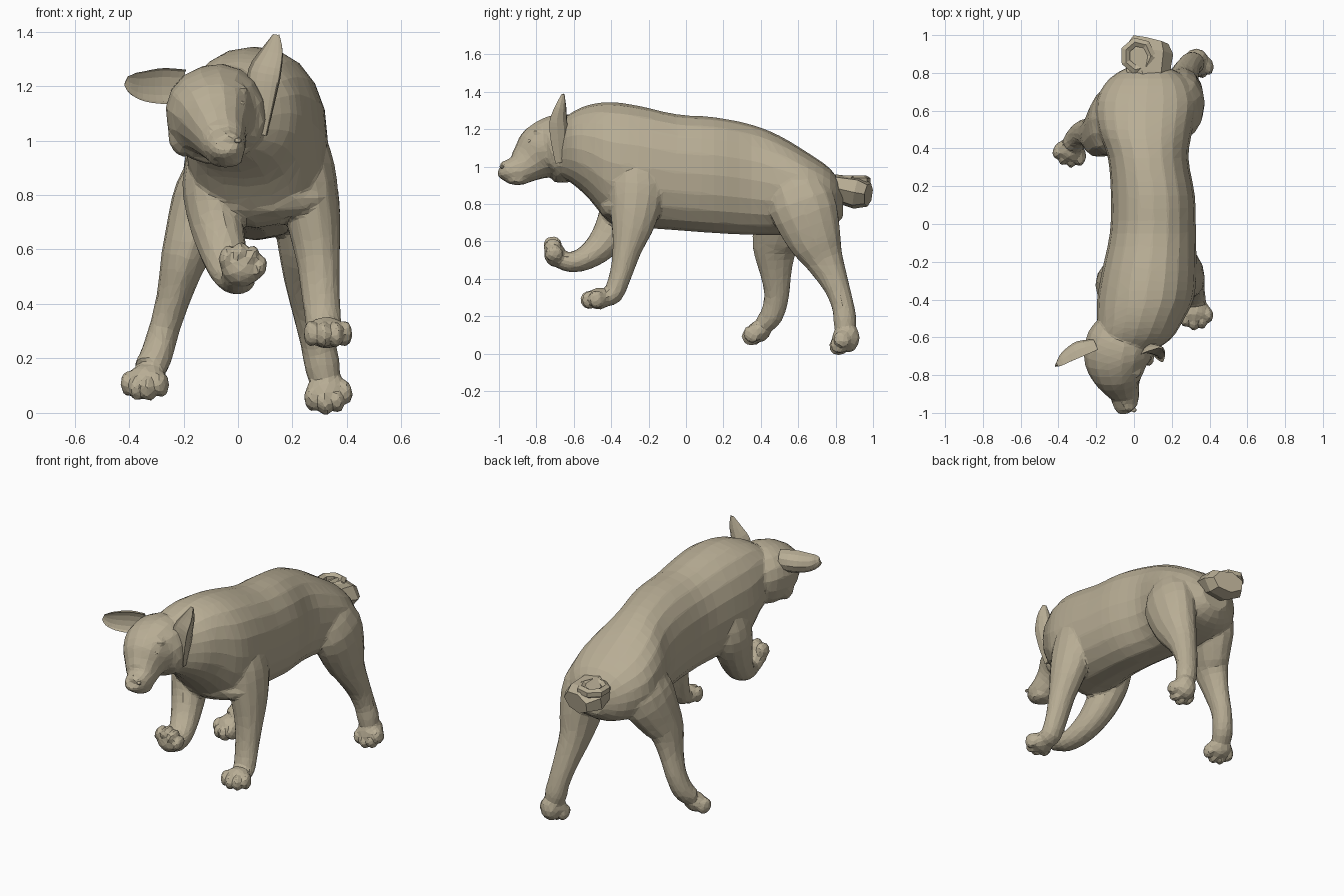
import bpy, bmesh, math
from mathutils import Vector, Matrix

FUR = bpy.data.materials.new("tan_fur")
FUR.diffuse_color = (0.48, 0.42, 0.30, 1)


def smooth_path(rows, steps):
    # Catmull-Rom through (x, y, z, half width, half depth) rows
    rows = [Vector(r) for r in rows]
    out = []
    for i in range(len(rows) - 1):
        a, b, c, d = rows[max(i - 1, 0)], rows[i], rows[i + 1], rows[min(i + 2, len(rows) - 1)]
        for s in range(steps):
            t = s / steps
            out.append(0.5 * (2 * b + (c - a) * t + (2 * a - 5 * b + 4 * c - d) * t * t
                              + (3 * b - a - 3 * c + d) * t ** 3))
    return out + [rows[-1]]


def loft(bm, rows, hint=(1, 0, 0), sides=16, steps=3, power=2.0, cup=0.0, axis=None):
    # axis fixes the ring direction; otherwise rings follow the path
    pts = smooth_path(rows, steps)
    pos = [Vector(p[:3]) for p in pts]
    rings = []
    for i, p in enumerate(pts):
        t = Vector(axis) if axis else (pos[min(i + 1, len(pos) - 1)] - pos[max(i - 1, 0)])
        t.normalize()
        side = Vector(hint)
        side = (side - t * side.dot(t)).normalized()
        up = t.cross(side)
        ring = []
        for k in range(sides):
            a = math.tau * k / sides
            c, s = math.cos(a), math.sin(a)
            u = math.copysign(abs(c) ** (2 / power), c)
            v = math.copysign(abs(s) ** (2 / power), s)
            if cup and v < 0:
                v *= -cup
            ring.append(bm.verts.new(pos[i] + side * u * p[3] + up * v * p[4]))
        rings.append(ring)
    for r0, r1 in zip(rings, rings[1:]):
        for k in range(sides):
            j = (k + 1) % sides
            bm.faces.new((r0[k], r0[j], r1[j], r1[k]))
    bm.faces.new(rings[0][::-1])
    bm.faces.new(rings[-1])


def blob(bm, center, size, axes=None):
    m = axes.to_4x4() if axes else Matrix()
    m = Matrix.Translation(center) @ m @ Matrix.Diagonal((*size, 1))
    bmesh.ops.create_icosphere(bm, subdivisions=2, radius=1, matrix=m)


def paw(bm, center, toes, across):
    # pad plus four toes fanned across the front
    f = Vector(toes).normalized()
    s = Vector(across)
    s = (s - f * s.dot(f)).normalized()
    axes = Matrix((s, f, s.cross(f))).transposed()
    c = Vector(center)
    blob(bm, c, (0.078, 0.068, 0.06), axes)
    for off, ahead in ((-0.064, 0.026), (-0.023, 0.054), (0.023, 0.054), (0.064, 0.026)):
        blob(bm, c + s * off + f * ahead, (0.027, 0.045, 0.05), axes)


def finish(bm, name):
    bmesh.ops.recalc_face_normals(bm, faces=bm.faces)
    me = bpy.data.meshes.new(name)
    bm.to_mesh(me)
    bm.free()
    me.materials.append(FUR)
    ob = bpy.data.objects.new(name, me)
    bpy.context.collection.objects.link(ob)
    return ob


bm = bmesh.new()

# Torso and neck
loft(bm, [(-0.04, -0.68, 1.09, .13, .14), (0.0, -0.61, 1.10, .195, .19),
          (0.03, -0.52, 1.08, .225, .25), (0.06, -0.40, 1.02, .255, .325),
          (0.08, -0.25, 1.0, .25, .325), (0.10, -0.05, .97, .228, .31),
          (0.10, 0.15, .955, .222, .31), (0.075, 0.35, .93, .213, .295),
          (0.06, 0.50, .90, .25, .265), (0.065, 0.65, .86, .265, .215),
          (0.075, 0.77, .83, .205, .16), (0.075, 0.84, .81, .09, .08)],
     power=2.2, sides=20, axis=(0, 1, 0))
blob(bm, (0.06, -0.37, 0.79), (.26, .10, .09))                   # chest fold

# Head, turned and tilted
TILT = (0.95, 0.1, 0.28)
loft(bm, [(-0.04, -0.99, .99, .042, .034), (-0.045, -0.965, .98, .063, .055),
          (-0.05, -0.90, .985, .08, .083), (-0.07, -0.84, 1.025, .105, .112),
          (-0.085, -0.78, 1.07, .145, .155), (-0.09, -0.71, 1.09, .175, .18),
          (-0.07, -0.63, 1.10, .18, .18), (-0.04, -0.56, 1.10, .15, .15)], hint=TILT, power=2.15)
blob(bm, (-0.035, -0.965, 1.005), (.045, .03, .028))             # nose
blob(bm, (-0.045, -0.90, .93), (.065, .07, .03))                 # chin
for x, z in ((-0.165, 1.15), (-0.005, 1.185)):                   # brows
    blob(bm, (x, -0.785, z), (.045, .035, .022))
for x, z in ((-0.20, 1.03), (0.03, 1.06)):                       # cheeks
    blob(bm, (x, -0.69, z), (.06, .06, .09))

# Legs
legs = {
    "right_front": [(.24, -.27, 1.05, .07, .10), (.25, -.26, .90, .105, .15),
                    (.275, -.28, .72, .10, .125), (.295, -.315, .56, .08, .08),
                    (.305, -.35, .42, .07, .06), (.315, -.39, .32, .065, .055),
                    (.32, -.44, .30, .062, .048)],
    "left_front": [(-.10, -.30, 1.0, .07, .10), (-.10, -.32, .85, .105, .13),
                   (-.08, -.37, .70, .10, .11), (-.05, -.45, .58, .085, .085),
                   (-.02, -.54, .51, .075, .065), (0, -.62, .49, .065, .055),
                   (0, -.68, .51, .06, .05)],
    "right_hind": [(.19, .56, .95, .10, .13), (.245, .62, .80, .125, .18),
                   (.255, .685, .62, .11, .15), (.255, .74, .50, .088, .105),
                   (.275, .805, .36, .072, .070), (.295, .84, .25, .064, .06),
                   (.31, .85, .17, .065, .062), (.325, .85, .09, .05, .05)],
    "left_hind": [(-.05, .56, .95, .10, .13), (-.11, .55, .80, .125, .19),
                  (-.165, .50, .65, .105, .15), (-.20, .475, .56, .085, .12),
                  (-.235, .48, .43, .064, .085), (-.27, .485, .31, .057, .067),
                  (-.30, .46, .21, .06, .063), (-.325, .42, .16, .06, .055)],
}
for rows in legs.values():
    loft(bm, rows, sides=14)

# Paws
paw(bm, (.325, -.465, .295), (.2, -1, -.15), (1, .2, 0))
paw(bm, (.01, -.70, .53), (.3, -.25, .9), (1, 0, -.2))
paw(bm, (.325, .84, .085), (.25, -.45, -.8), (1, .1, .2))
paw(bm, (-.335, .39, .12), (-.25, -.75, -.55), (1, -.3, 0))
blob(bm, (.33, .87, .085), (.065, .06, .08))                     # hind heel

# Fuse into one faceted skin
skin = finish(bm, "body_skin")
mod = skin.modifiers.new("fuse", 'REMESH')
mod.mode = 'VOXEL'
mod.voxel_size = 0.010
mod = skin.modifiers.new("soften", 'SMOOTH')
mod.factor = 0.5
mod.iterations = 3
mod = skin.modifiers.new("facets", 'DECIMATE')
mod.ratio = 0.045

# Ears, cupped toward the front
ears = {
    "left_ear": ((0, 0, 1), [(-.19, -.665, 1.20, .06, .06), (-.27, -.70, 1.20, .066, .085),
                             (-.34, -.73, 1.20, .056, .07), (-.385, -.75, 1.21, .04, .045),
                             (-.41, -.755, 1.22, .018, .018)]),
    "right_ear": ((1, -.3, 0), [(.075, -.69, 1.02, .03, .05), (.085, -.71, 1.15, .05, .08),
                                (.095, -.71, 1.25, .062, .08), (.125, -.685, 1.33, .042, .05),
                                (.14, -.66, 1.39, .012, .012)]),
}
for name, (hint, rows) in ears.items():
    bm = bmesh.new()
    loft(bm, rows, hint=hint, sides=12, cup=0.3)
    finish(bm, name)

# Eyes
for name, x, y, z in (("left_eye", -.155, -.832, 1.10), ("right_eye", -.005, -.832, 1.135)):
    bm = bmesh.new()
    blob(bm, (x, y, z), (.03, .02, .016))
    finish(bm, name)

# Nostrils
for name, x, z in (("left_nostril", -.07, .98), ("right_nostril", .0, 1.0)):
    bm = bmesh.new()
    blob(bm, (x, -.985, z), (.014, .012, .01))
    finish(bm, name)

# Tail stub with a curled tuft on top
bm = bmesh.new()
loft(bm, [(.07, .72, .895, .10, .07), (.07, .80, .885, .12, .075),
          (.07, .91, .86, .138, .088), (.085, .975, .85, .10, .065)], sides=7, steps=1)
finish(bm, "tail_stub")
bm = bmesh.new()
loft(bm, [(.02 + .07 * math.cos(a * .9), .89 + .075 * math.sin(a * .9), .925, .028, .028)
          for a in range(8)], hint=(0, 0, 1), sides=6, steps=1)
finish(bm, "tail_tuft")
